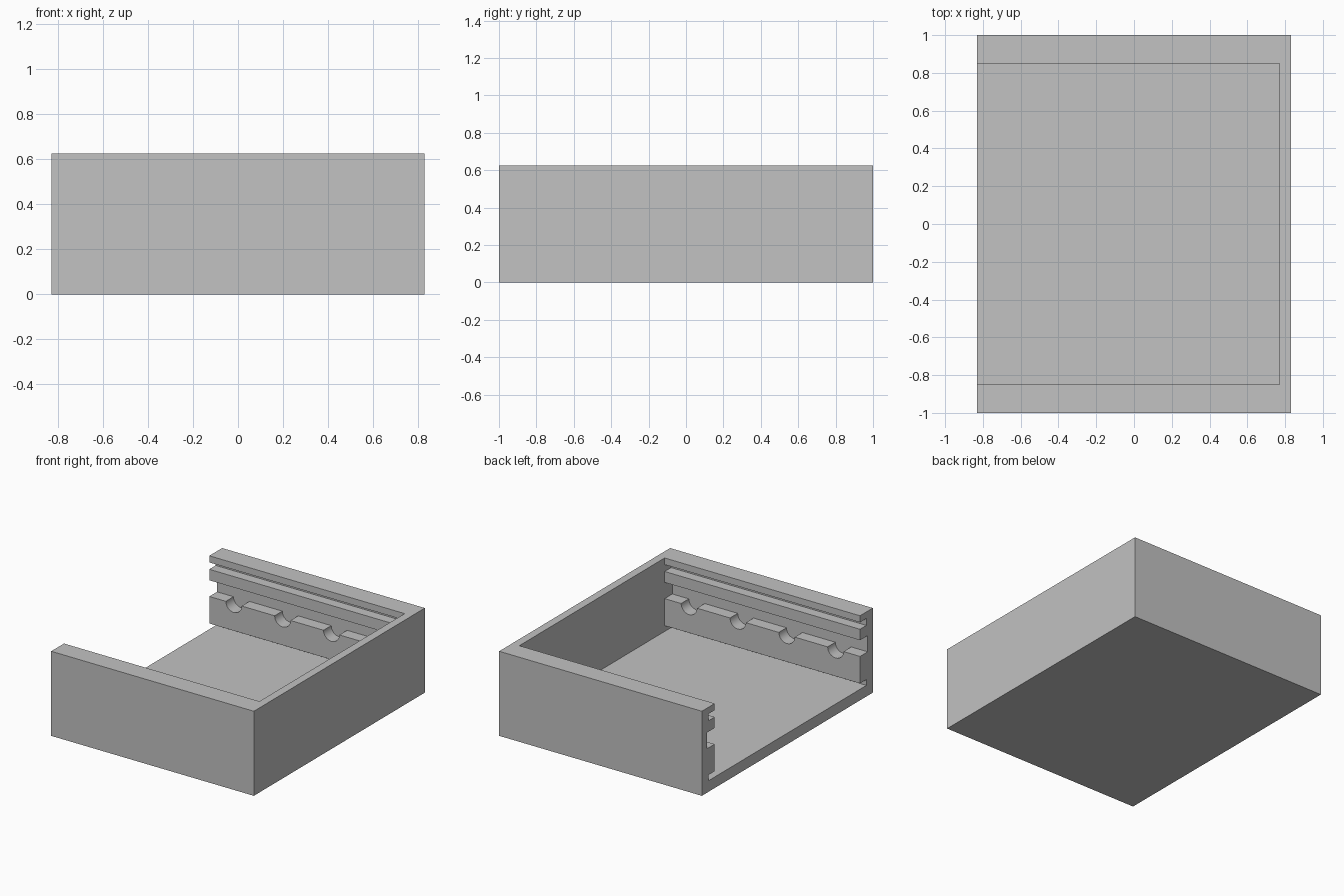
import bpy
import bmesh
from mathutils import Matrix

if "Cube" in bpy.data.objects:
    bpy.data.objects.remove(bpy.data.objects["Cube"], do_unlink=True)

HALF_X, HALF_Y, HEIGHT = 0.83, 1.0, 0.626
END_INNER = 0.77      # inner face of the closed end
WALL_INNER = 0.85     # inner face of the slotted side walls
FLOOR = 0.082

grey = bpy.data.materials.new("plain_grey")
grey.use_nodes = True
colour = (0.54, 0.54, 0.54, 1)
grey.diffuse_color = colour
grey.node_tree.nodes["Principled BSDF"].inputs["Base Color"].default_value = colour


def finish(name, bm):
    bmesh.ops.recalc_face_normals(bm, faces=bm.faces)
    mesh = bpy.data.meshes.new(name)
    bm.to_mesh(mesh)
    bm.free()
    mesh.materials.append(grey)
    obj = bpy.data.objects.new(name, mesh)
    bpy.context.collection.objects.link(obj)
    return obj


def extrude_x(name, profile, x0, x1):
    """Prism along x from a list of (y, z) points."""
    bm = bmesh.new()
    face = bm.faces.new([bm.verts.new((x0, y, z)) for y, z in profile])
    new = bmesh.ops.extrude_face_region(bm, geom=[face])["geom"]
    verts = [v for v in new if isinstance(v, bmesh.types.BMVert)]
    bmesh.ops.translate(bm, verts=verts, vec=(x1 - x0, 0, 0))
    return finish(name, bm)


def cut(target, cutter):
    mod = target.modifiers.new("cut", "BOOLEAN")
    mod.operation = "DIFFERENCE"
    mod.solver = "EXACT"
    mod.object = cutter
    bpy.context.view_layer.objects.active = target
    bpy.ops.object.modifier_apply(modifier=mod.name)
    bpy.data.objects.remove(cutter, do_unlink=True)


# Outer block of the tray
tray = extrude_x("slotted_tray",
                 [(-HALF_Y, 0), (HALF_Y, 0), (HALF_Y, HEIGHT), (-HALF_Y, HEIGHT)],
                 -HALF_X, HALF_X)

# Hollow with three slots per side wall, open at one end: (bottom, top, depth)
slots = [(FLOOR, 0.125, 0.925), (0.325, 0.445, 0.94), (0.526, 0.577, 0.925)]
side = []
for low, high, depth in slots:
    side += [(WALL_INNER, low), (depth, low), (depth, high), (WALL_INNER, high)]
side = side[1:] + [(WALL_INNER, HEIGHT + 0.1)]
mirrored = [(-y, z) for y, z in reversed(side)]
cut(tray, extrude_x("hollow", side + mirrored, -HALF_X - 0.1, END_INNER))

# Half-round notches along the top of the lower ledges
bm = bmesh.new()
for i in range(4):
    place = Matrix.Translation((-0.63 + 0.4 * i, 0, 0.325)) @ Matrix.Rotation(1.5707963, 4, "X")
    bmesh.ops.create_cone(bm, cap_ends=True, segments=32, radius1=0.065,
                          radius2=0.065, depth=2 * 0.94, matrix=place)
cut(tray, finish("notches", bm))

# Smooth the notches, keep every edge crisp
bpy.ops.object.select_all(action="DESELECT")
tray.select_set(True)
bpy.context.view_layer.objects.active = tray
bpy.ops.object.shade_smooth_by_angle()
